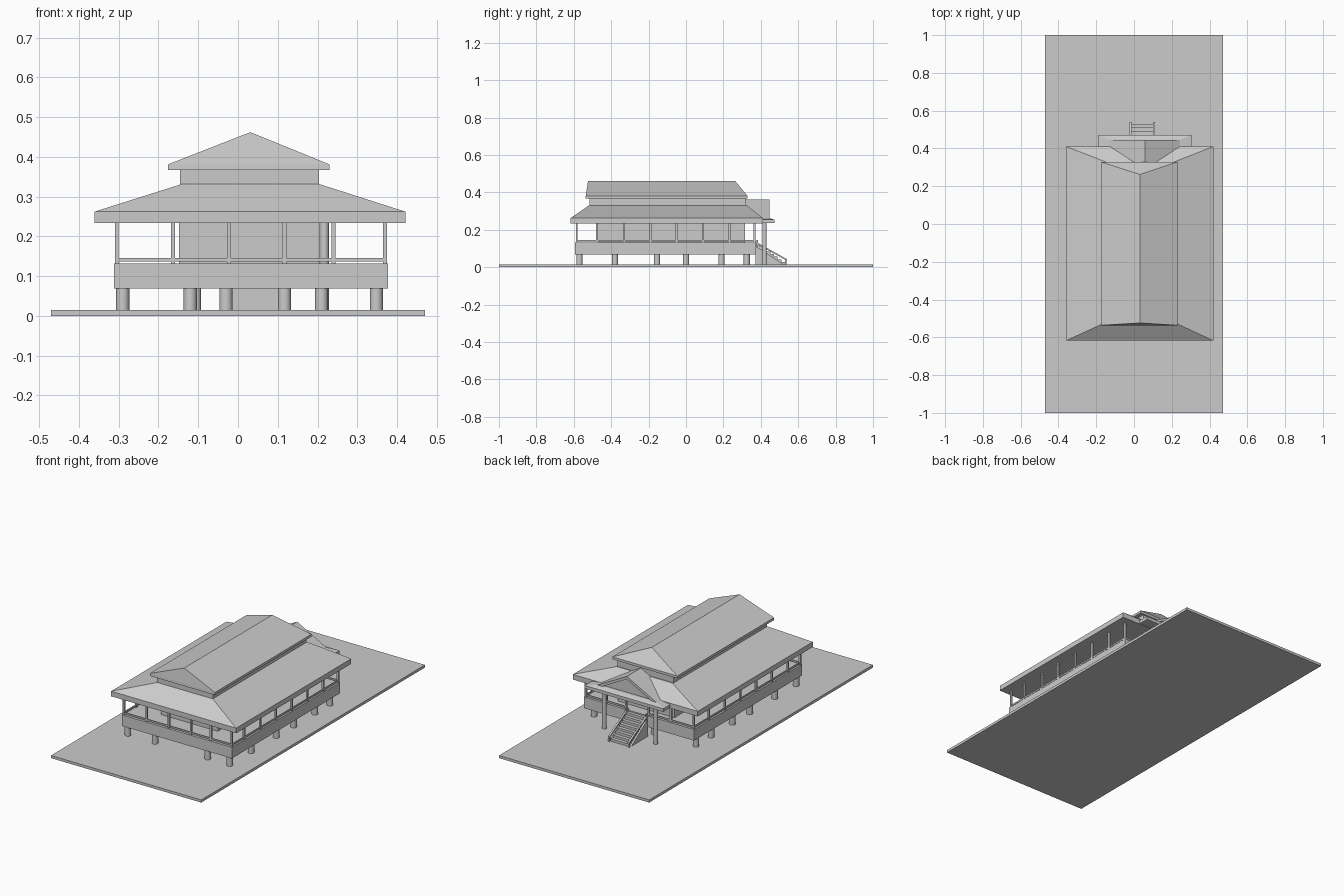
import bpy, bmesh, math
from mathutils import Vector

if "Cube" in bpy.data.objects:
    bpy.data.objects.remove(bpy.data.objects["Cube"])

mat = bpy.data.materials.new("light_grey")
mat.diffuse_color = (0.6, 0.6, 0.6, 1)
mat.use_nodes = True
mat.node_tree.nodes["Principled BSDF"].inputs["Base Color"].default_value = mat.diffuse_color


def finish(name, bm):
    bmesh.ops.recalc_face_normals(bm, faces=bm.faces)
    me = bpy.data.meshes.new(name)
    bm.to_mesh(me)
    bm.free()
    me.materials.append(mat)
    ob = bpy.data.objects.new(name, me)
    bpy.context.collection.objects.link(ob)
    return ob


def loft(name, rings):
    """Closed solid through rings given as (x0, x1, y0, y1, z)."""
    bm = bmesh.new()
    loops = [[bm.verts.new(p) for p in ((a, c, z), (b, c, z), (b, d, z), (a, d, z))]
             for a, b, c, d, z in rings]
    bm.faces.new(loops[0])
    bm.faces.new(loops[-1])
    for lo, hi in zip(loops, loops[1:]):
        for i in range(4):
            j = (i + 1) % 4
            bm.faces.new((lo[i], lo[j], hi[j], hi[i]))
    bmesh.ops.remove_doubles(bm, verts=bm.verts, dist=1e-5)
    return finish(name, bm)


def box(name, x0, x1, y0, y1, z0, z1):
    return loft(name, [(x0, x1, y0, y1, z0), (x0, x1, y0, y1, z1)])


def post(name, x, y, z0, z1, h=0.005):
    return box(name, x - h, x + h, y - h, y + h, z0, z1)


def column(name, x, y, z0, z1, r):
    bm = bmesh.new()
    bmesh.ops.create_cone(bm, cap_ends=True, segments=20, radius1=r, radius2=r, depth=z1 - z0)
    bmesh.ops.translate(bm, verts=bm.verts, vec=Vector((x, y, (z0 + z1) / 2)))
    for f in bm.faces:
        f.smooth = len(f.verts) == 4
    for e in bm.edges:
        e.smooth = all(f.smooth for f in e.link_faces)
    return finish(name, bm)


def prism(name, pts, axis, a, b):
    """Extrude a 2D outline along x (points are y,z) or y (points are x,z)."""
    bm = bmesh.new()
    put = (lambda p, t: (t, p[0], p[1])) if axis == "x" else (lambda p, t: (p[0], t, p[1]))
    A = [bm.verts.new(put(p, a)) for p in pts]
    B = [bm.verts.new(put(p, b)) for p in pts]
    bm.faces.new(A)
    bm.faces.new(B)
    for i in range(len(pts)):
        j = (i + 1) % len(pts)
        bm.faces.new((A[i], A[j], B[j], B[i]))
    return finish(name, bm)


# Base slab, raised floor and walls
box("base_slab", -0.47, 0.47, -1, 1, 0, 0.015)
box("floor_deck", -0.312, 0.377, -0.593, 0.374, 0.069, 0.132)
box("house_walls", -0.148, 0.206, -0.475, 0.315, 0.132, 0.25)
box("upper_walls", -0.146, 0.204, -0.517, 0.321, 0.32, 0.37)

# Round stilts under the floor
for y in (-0.57, -0.38, -0.155, 0.0, 0.19, 0.325):
    xs = (-0.29, -0.12, 0.21, 0.348) if y < 0.3 else (-0.29, -0.03, 0.117, 0.348)
    for x in xs:
        column("stilt", x, y, 0.015, 0.07, 0.0165)

# Veranda posts and rails
X0, X1, Y0, Y1 = -0.305, 0.37, -0.584, 0.366
for y in (Y0, Y1):
    for x in (X0, -0.163, -0.023, 0.117, 0.24, X1):
        post("veranda_post", x, y, 0.132, 0.233)
for x in (X0, X1):
    for y in (-0.475, -0.33, -0.19, -0.05, 0.09, 0.232):
        post("veranda_post", x, y, 0.132, 0.233)
    box("side_rail", x - 0.003, x + 0.003, Y0, Y1, 0.137, 0.146)
for name, a, b, y in (("front_rail", X0, X1, Y0), ("back_rail", X0, -0.023, Y1),
                      ("back_rail", 0.117, X1, Y1)):
    box(name, a, b, y - 0.003, y + 0.003, 0.137, 0.146)

# Two-tier main roof
loft("lower_roof", [(-0.361, 0.421, -0.618, 0.411, 0.233), (-0.361, 0.421, -0.618, 0.411, 0.262),
                    (-0.143, 0.206, -0.518, 0.326, 0.331)])
loft("upper_roof", [(-0.176, 0.23, -0.537, 0.329, 0.367), (-0.176, 0.23, -0.536, 0.329, 0.381),
                    (0.031, 0.031, -0.524, 0.262, 0.462)])

# Entrance porch roof: skirt, gable and recessed pediment
C = 0.058
loft("porch_skirt", [(-0.188, 0.305, 0.36, 0.472, 0.236), (-0.188, 0.305, 0.36, 0.472, 0.254),
                     (-0.135, 0.251, 0.36, 0.447, 0.263)])
prism("porch_gable_roof", [(C - 0.19, 0.26), (C, 0.361), (C + 0.19, 0.26),
                           (C + 0.16, 0.26), (C, 0.345), (C - 0.16, 0.26)], "y", 0.315, 0.446)
prism("porch_pediment", [(C - 0.165, 0.26), (C, 0.35), (C + 0.165, 0.26)], "y", 0.32, 0.432)
for x in (-0.105, 0.217):
    column("porch_column", x, 0.42, 0.015, 0.237, 0.0115)

# Stairs with sloping handrails
n, ys, ye, zt, zb = 8, 0.372, 0.53, 0.125, 0.015
outline = [(ys, zb), (ys, zt)]
for i in range(n):
    y = ys + (ye - ys) * (i + 1) / n
    outline += [(y, zt - (zt - zb) * i / n), (y, zt - (zt - zb) * (i + 1) / n)]
prism("stairs", outline[:-1] + [(ye, zb)], "x", -0.012, 0.1)
for x in (-0.018, 0.106):
    prism("stair_handrail", [(0.366, 0.14), (0.54, 0.043), (0.54, 0.034), (0.366, 0.131)],
          "x", x - 0.005, x + 0.005)
    prism("stair_side", [(0.372, 0.015), (0.372, 0.11), (0.40, 0.095), (0.52, 0.015)],
          "x", x - 0.004, x + 0.006)
    box("handrail_post", x - 0.004, x + 0.004, 0.53, 0.538, 0.015, 0.04)
    post("handrail_top_post", x, 0.38, 0.1, 0.145, 0.004)
